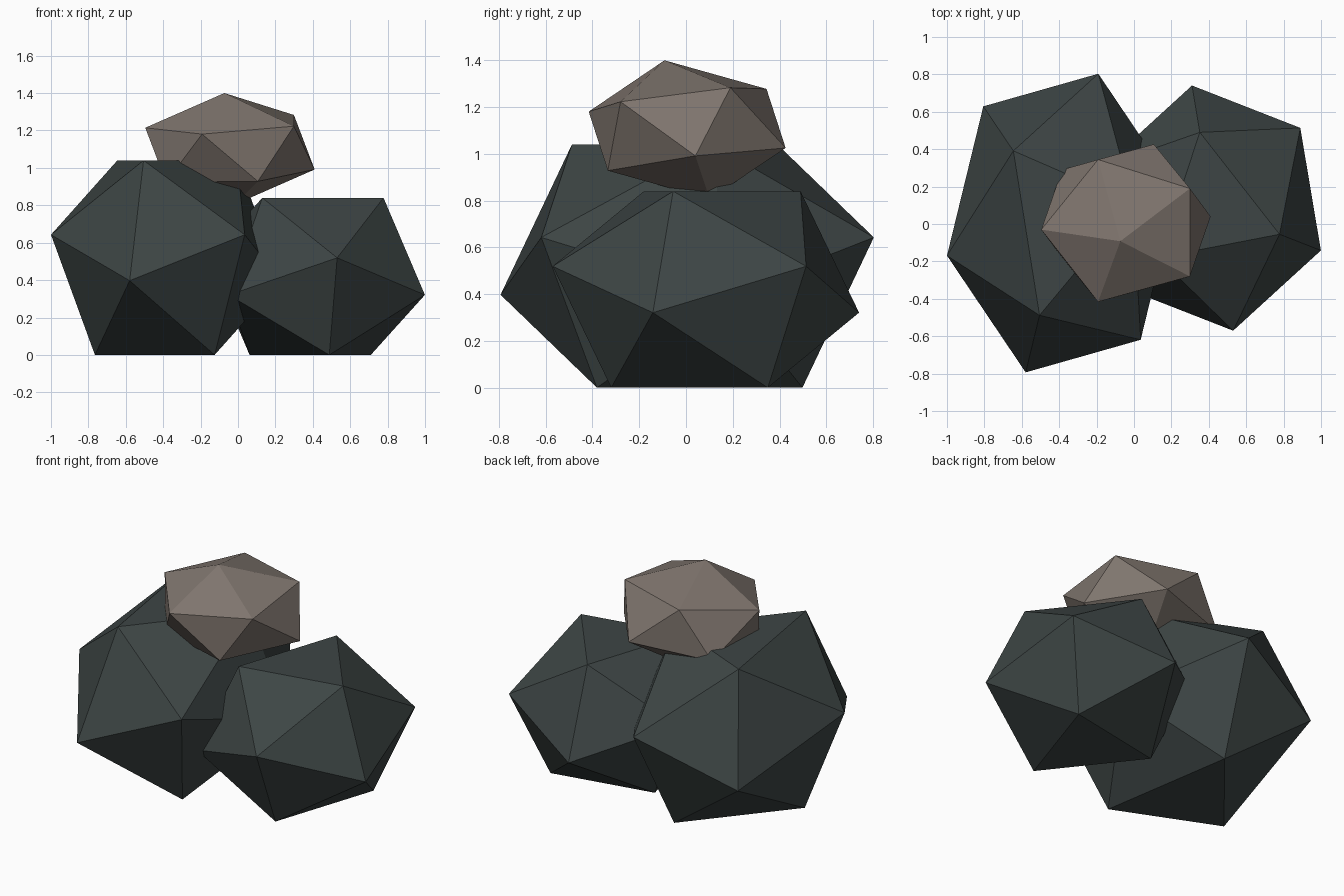
import bpy
import bmesh
from mathutils import Vector

if "Cube" in bpy.data.objects:
    bpy.data.objects.remove(bpy.data.objects["Cube"])

GOLDEN = 0.618034


def material(name, colour):
    mat = bpy.data.materials.new(name)
    mat.diffuse_color = (*colour, 1.0)
    mat.use_nodes = True
    mat.node_tree.nodes["Principled BSDF"].inputs["Base Color"].default_value = mat.diffuse_color
    return mat


def rock(name, centre, face, mat):
    """Stretched icosahedron, given its centre and the offsets of one face's corners."""
    p = [Vector(v) for v in face]
    # the three corners just across the edges of that face
    q = [GOLDEN * (p[i - 1] + p[i - 2]) - p[i] for i in range(3)]
    bm = bmesh.new()
    for v in p + q:
        for side in (1, -1):
            bm.verts.new(Vector(centre) + side * v)
    bmesh.ops.convex_hull(bm, input=bm.verts[:])
    bmesh.ops.recalc_face_normals(bm, faces=bm.faces[:])
    mesh = bpy.data.meshes.new(name)
    bm.to_mesh(mesh)
    bm.free()
    mesh.materials.append(mat)
    obj = bpy.data.objects.new(name, mesh)
    bpy.context.collection.objects.link(obj)
    return obj


slate = material("dark_slate", (0.047, 0.060, 0.059))
stone = material("warm_grey_stone", (0.212, 0.178, 0.155))

# two big dark rocks resting on a flat face
rock("large_rock", (-0.385, 0.005, 0.52),
     [(0.38, 0.108, 0.52), (-0.26, 0.386, 0.52), (-0.12, -0.493, 0.52)], slate)
rock("medium_rock", (0.42, 0.085, 0.42),
     [(-0.068, 0.405, 0.42), (-0.29, -0.265, 0.42), (0.358, -0.14, 0.42)], slate)

# small tilted rock balanced on top
rock("small_top_rock", (-0.043, 0.005, 1.103),
     [(-0.03, -0.097, 0.297), (0.342, 0.185, 0.18), (0.342, -0.285, 0.12)], stone)
